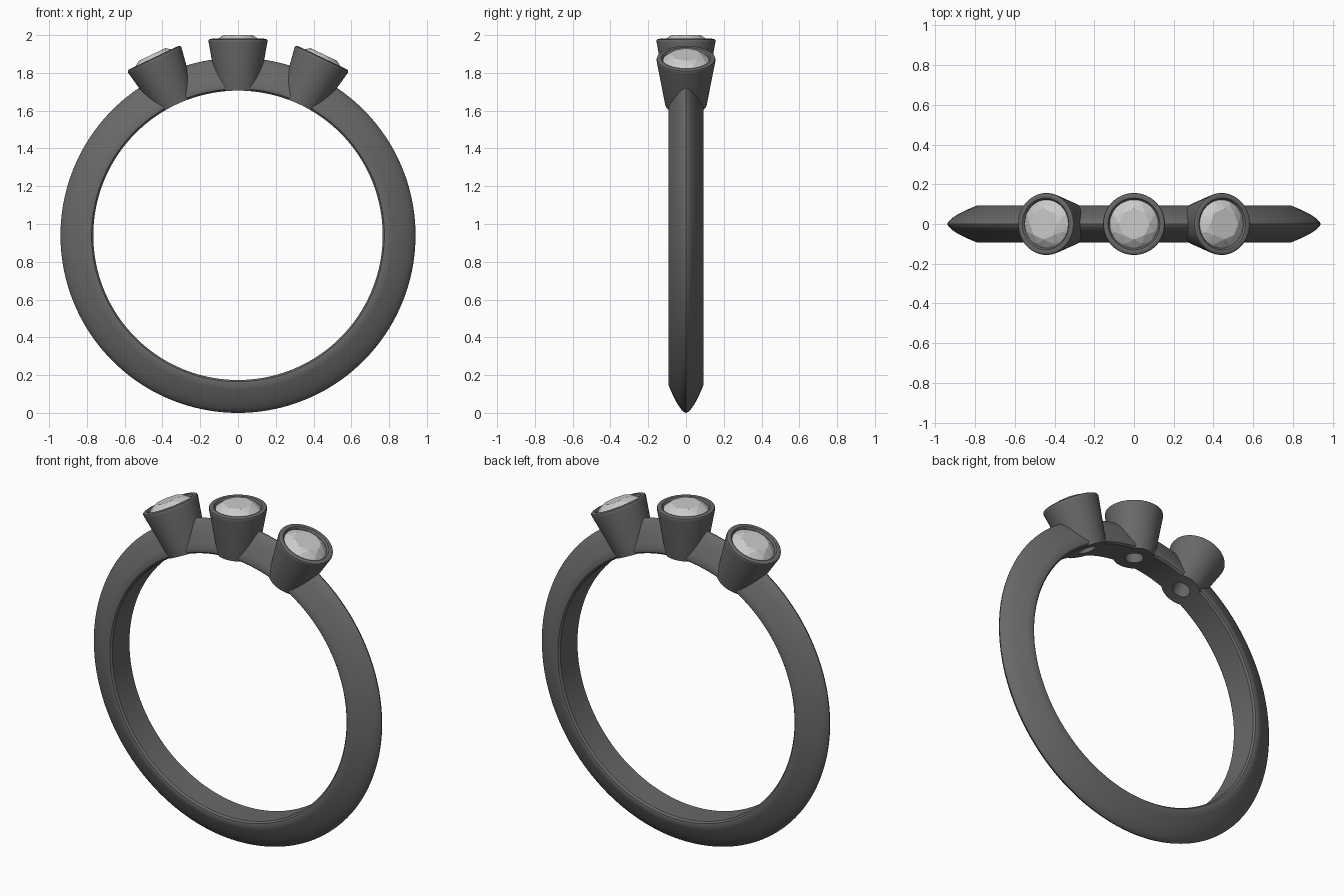
import bpy, bmesh, math
from mathutils import Matrix

if "Cube" in bpy.data.objects:
    bpy.data.objects.remove(bpy.data.objects["Cube"])

CZ, INNER, OUTER, HALF_W = 0.94, 0.766, 0.94, 0.093


def material(name, v):
    m = bpy.data.materials.new(name)
    m.diffuse_color = (v, v, v, 1)
    m.use_nodes = True
    m.node_tree.nodes["Principled BSDF"].inputs["Base Color"].default_value = m.diffuse_color
    return m


METAL, STONE = material("dark_metal", 0.14), material("clear_stone", 0.6)


def finish(bm, name, matrix, mat):
    bmesh.ops.recalc_face_normals(bm, faces=bm.faces)
    bm.transform(matrix)
    me = bpy.data.meshes.new(name)
    bm.to_mesh(me)
    bm.free()
    me.materials.append(mat)
    ob = bpy.data.objects.new(name, me)
    bpy.context.collection.objects.link(ob)
    return ob


def lathe(name, profile, n, matrix, mat=METAL, closed=True):
    """Turn (radius, height) points round z; an open profile gets end caps."""
    bm = bmesh.new()
    rings = [[bm.verts.new((r * math.cos(2 * math.pi * i / n), r * math.sin(2 * math.pi * i / n), h))
              for i in range(n)] for r, h in profile]
    k = len(rings)
    for j in range(k if closed else k - 1):
        a, b = rings[j], rings[(j + 1) % k]
        for i in range(n):
            bm.faces.new((a[i], a[(i + 1) % n], b[(i + 1) % n], b[i]))
    if not closed:
        bm.faces.new(rings[0])
        bm.faces.new(rings[-1])
    return finish(bm, name, matrix, mat)


def activate(ob):
    bpy.ops.object.select_all(action='DESELECT')
    ob.select_set(True)
    bpy.context.view_layer.objects.active = ob


def cut(ob, cutter):
    mod = ob.modifiers.new("cut", 'BOOLEAN')
    mod.operation, mod.solver, mod.object = 'DIFFERENCE', 'EXACT', cutter
    activate(ob)
    bpy.ops.object.modifier_apply(modifier=mod.name)


def smooth(ob):
    activate(ob)
    bpy.ops.object.shade_smooth_by_angle(angle=math.radians(35))


def brilliant(name, matrix):
    """Faceted round stone: table, crown break, girdle and culet."""
    bm = bmesh.new()
    for n, r, h, off in ((8, 0.078, 1.06, 0), (8, 0.106, 1.043, 0.5),
                         (16, 0.126, 1.024, 0), (16, 0.126, 1.018, 0), (8, 0.06, 0.95, 0.5)):
        for i in range(n):
            a = 2 * math.pi * (i + off) / n
            bm.verts.new((r * math.cos(a), r * math.sin(a), h))
    bm.verts.new((0, 0, 0.9))
    bmesh.ops.convex_hull(bm, input=bm.verts)
    bmesh.ops.dissolve_limit(bm, angle_limit=0.01, verts=bm.verts, edges=bm.edges)
    return finish(bm, name, matrix, STONE)


# band: flat inside, softly pointed outside
upright = Matrix.Translation((0, 0, CZ)) @ Matrix.Rotation(math.pi / 2, 4, 'X')
outside = []
for i in range(-8, 9):
    t = i / 8
    outside.append((OUTER - 0.15 * abs(t) ** 1.6, HALF_W * t))
band_profile = [(0.775, -HALF_W + 0.003), (INNER, -0.08)] + [(INNER, 0.08), (0.775, HALF_W - 0.003)] + outside[::-1]
band = lathe("band", band_profile, 160, upright)

# finger hole cutter trims the foot of every setting
finger = lathe("finger_cutter", [(INNER, -0.4), (INNER, 0.4)], 160, upright, closed=False)

# three settings fanned round the band centre
cavity = [(0.05, 0.70), (0.05, 0.91), (0.122, 1.0), (0.122, 1.028)]
rim = [(0.13, 1.039), (0.138, 1.041), (0.148, 1.04), (0.154, 1.036), (0.156, 1.029), (0.155, 1.02), (0.098, 0.70)]
for side, deg in (("left", -25.4), ("middle", 0), ("right", 25.4)):
    m = Matrix.Translation((0, 0, CZ)) @ Matrix.Rotation(math.radians(deg), 4, 'Y')
    bezel = lathe(side + "_bezel", cavity + rim, 64, m)
    cut(bezel, finger)
    smooth(bezel)
    drill = lathe(side + "_drill", cavity, 64, m, closed=False)
    cut(band, drill)
    bpy.data.objects.remove(drill)
    brilliant(side + "_stone", m)
bpy.data.objects.remove(finger)
smooth(band)
